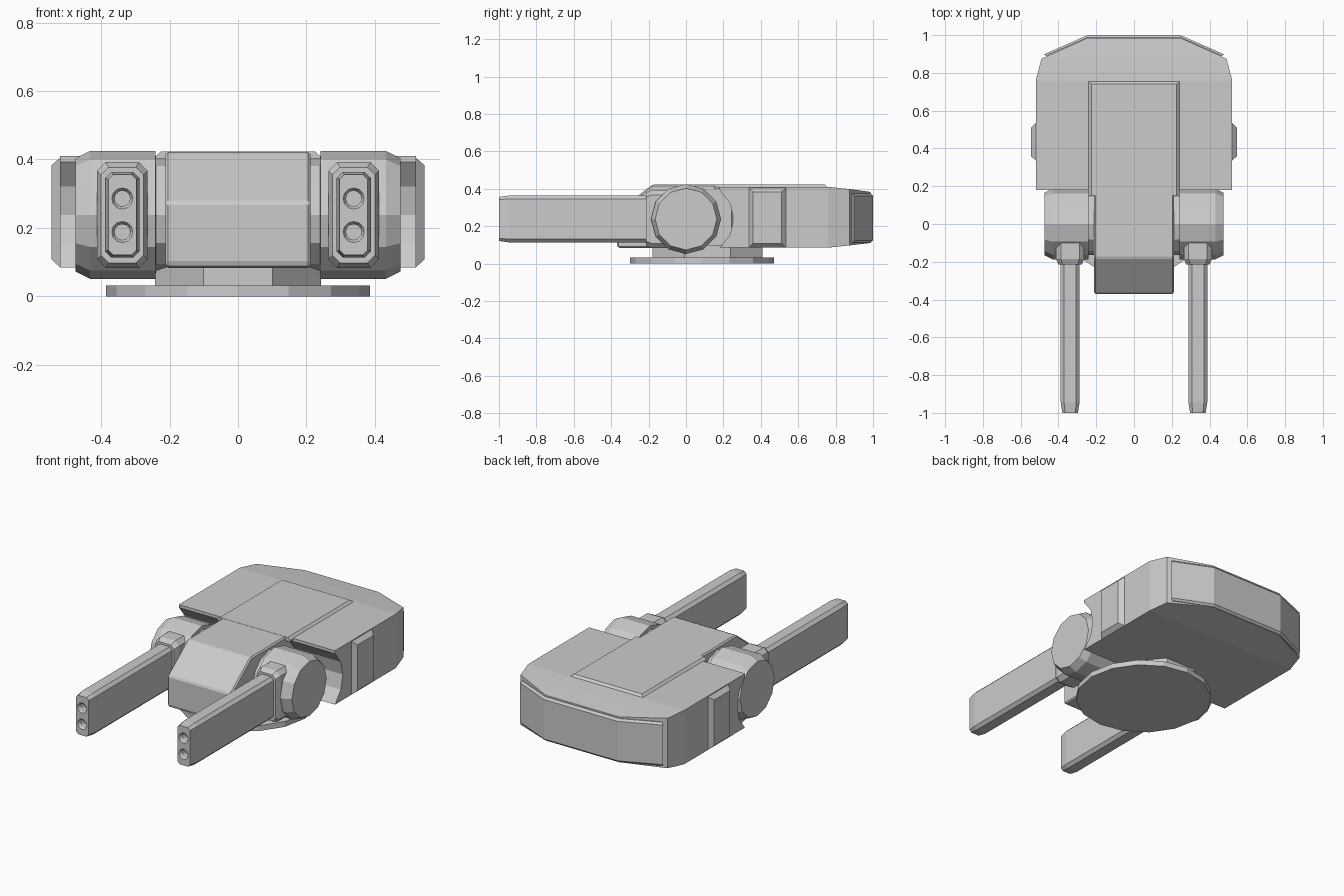
import bpy, bmesh
from math import sin, cos, pi
from mathutils import Vector

if "Cube" in bpy.data.objects:
    bpy.data.objects.remove(bpy.data.objects["Cube"])


def loft(name, rings, mirror=False):
    """Closed solid skinned through rings of equal point count."""
    bm = bmesh.new()
    vs = [[bm.verts.new(p) for p in r] for r in rings]
    n = len(vs[0])
    for a, b in zip(vs, vs[1:]):
        for i in range(n):
            j = (i + 1) % n
            bm.faces.new((a[i], a[j], b[j], b[i]))
    bm.faces.new(vs[0])
    bm.faces.new(vs[-1])
    bmesh.ops.recalc_face_normals(bm, faces=bm.faces)
    me = bpy.data.meshes.new(name)
    bm.to_mesh(me)
    bm.free()
    ob = bpy.data.objects.new(name, me)
    bpy.context.collection.objects.link(ob)
    if mirror:
        ob.modifiers.new("mirror", 'MIRROR')
    return ob


def circle_x(x, y, z, ry, rz, n):
    return [(x, y + ry * sin(2 * pi * i / n), z + rz * cos(2 * pi * i / n)) for i in range(n)]


def circle_y(y, x, z, r, n):
    return [(x + r * cos(2 * pi * i / n), y, z + r * sin(2 * pi * i / n)) for i in range(n)]


def circle_z(z, y, rx, ry, n, turn=0):
    return [(rx * cos(2 * pi * (i + turn) / n), y + ry * sin(2 * pi * (i + turn) / n), z)
            for i in range(n)]


def rect8(a0, a1, b0, b1, c):
    """Rectangle with chamfered corners."""
    return [(a0 + c, b0), (a1 - c, b0), (a1, b0 + c), (a1, b1 - c),
            (a1 - c, b1), (a0 + c, b1), (a0, b1 - c), (a0, b0 + c)]


def section(y, x, w, z0, z1, c):
    return [(a, y, b) for a, b in rect8(x - w, x + w, z0, z1, c)]


def cut(ob, cutter):
    m = ob.modifiers.new("cut", 'BOOLEAN')
    m.operation, m.solver, m.object = 'DIFFERENCE', 'EXACT', cutter
    cutter.hide_render = True
    cutter.hide_viewport = True
    cutter.display_type = 'WIRE'


def bevel(ob, w):
    m = ob.modifiers.new("bevel", 'BEVEL')
    m.width, m.segments, m.limit_method = w, 1, 'ANGLE'


# turntable disc and neck
loft("base_disc", [circle_z(z, .085, .385, .385, 16) for z in (0, .032)])
loft("base_neck", [circle_z(z, .115, .262, .318, 8, .5) for z in (.03, .1)])

# wide rear hull, tapering toward the back
hull = loft("rear_hull", [
    [(-w, y, b), (w, y, b), (w, y, t), (-w, y, t)]
    for y, w, b, t in ((.18, .52, .085, .41), (.76, .52, .085, .41),
                       (.875, .49, .097, .398), (.986, .245, .11, .383))])
# rounded clearance behind the gun drums
cut(hull, loft("drum_clearance_cutter",
               [circle_x(x, 0, .238, .255, .218, 16) for x in (-.7, .7)]))

# raised roof panel
loft("roof_panel", [[(-w, .15, z), (w, .15, z), (w, y, z), (-w, y, z)]
                    for w, y, z in ((.242, .757, .40), (.242, .757, .408), (.226, .742, .423))])

# wrap-around rear panel
def rear_ring(z, d):
    return [(-.4, .85, z), (.4, .85, z), (.477 - d, .898 - d * .5, z), (.245, 1 - d, z),
            (-.245, 1 - d, z), (-.477 + d, .898 - d * .5, z)]

loft("rear_panel", [rear_ring(z, d) for z, d in
                    ((.112, .012), (.124, 0), (.362, 0), (.374, .012))])

# side plates
loft("side_plate", [[(x, y0, z0), (x, y1, z0), (x, y1, z1), (x, y0, z1)]
                    for x, y0, y1, z0, z1 in ((.5, .337, .535, .085, .405),
                                              (.52, .337, .535, .085, .405),
                                              (.545, .358, .51, .108, .383))], mirror=True)

# central body with sloped nose
nose = [(.25, .083), (-.36, .083), (-.37, .095), (-.37, .275), (-.18, .422), (.25, .422)]
body = loft("central_body", [[(x, y, z) for y, z in nose] for x in (-.212, .212)])
bevel(body, .012)

# gun drums
loft("gun_drum", [circle_x(x, 0, .238, r, r, 12) for x, r in
                  ((.19, .165), (.24, .165), (.241, .187), (.432, .187), (.475, .165))], mirror=True)

# gun mounts
X = .338
loft("gun_mount", [section(y, X, w, z0, z1, c) for y, w, z0, z1, c in
                   ((0, .074, .083, .392, .025), (-.185, .074, .083, .392, .025),
                    (-.215, .062, .098, .377, .022))], mirror=True)

# barrels with two muzzle holes each
barrel = loft("gun_barrel", [section(y, X, w, z0, z1, c) for y, w, z0, z1, c in
                             ((-.1, .05, .113, .364, .018), (-.945, .05, .113, .364, .018),
                              (-1.0, .041, .121, .356, .014))])
for z in (.188, .286):
    cut(barrel, loft("muzzle_cutter", [circle_y(y, X, z, r, 12) for y, r in
                                       ((-1.02, .031), (-1.0, .031), (-.985, .023), (-.95, .023))]))
barrel.modifiers.new("mirror", 'MIRROR')
